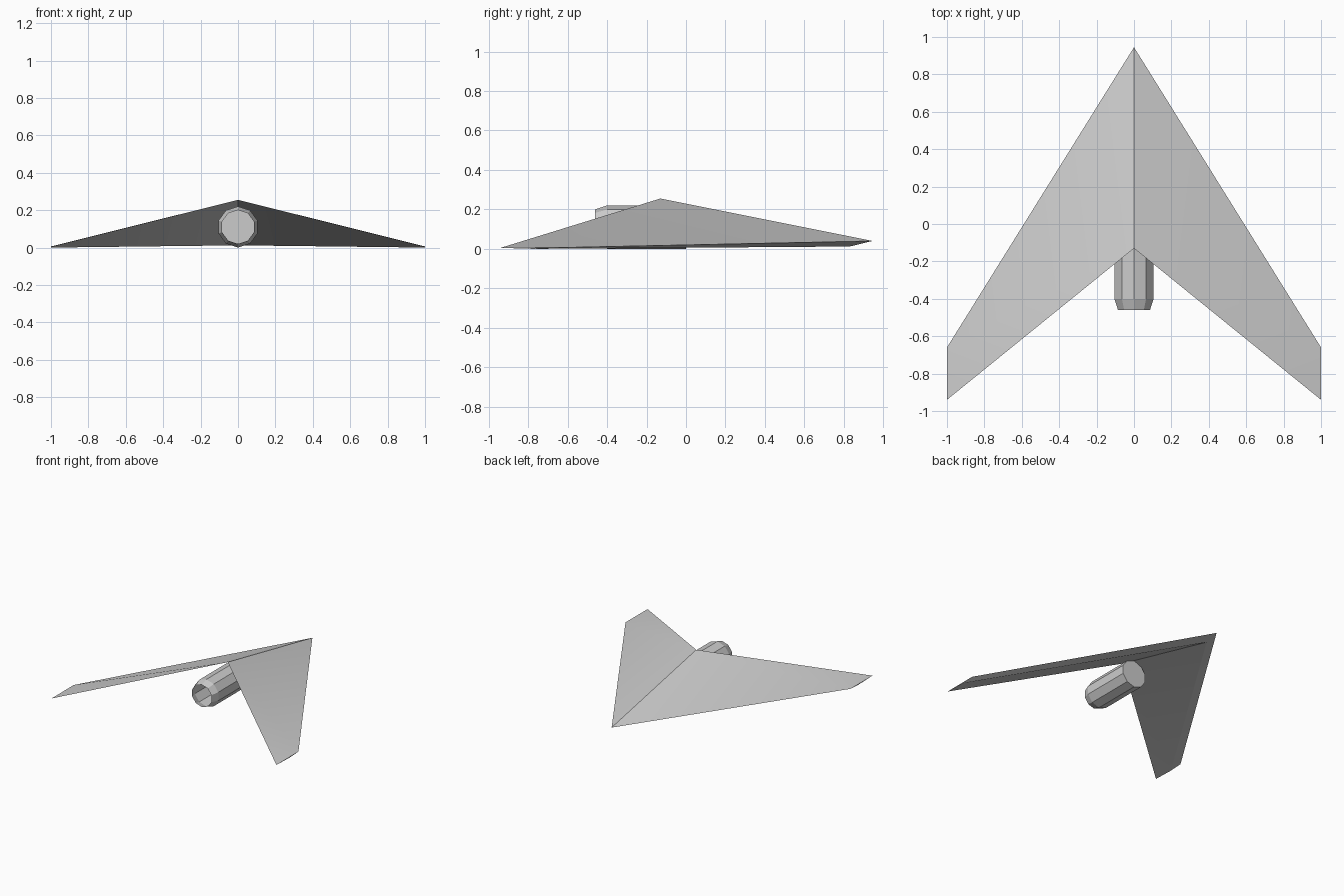
import bpy, bmesh, math

if "Cube" in bpy.data.objects:
    bpy.data.objects.remove(bpy.data.objects["Cube"])


def make_object(name, verts, faces):
    mesh = bpy.data.meshes.new(name)
    bm = bmesh.new()
    vs = [bm.verts.new(v) for v in verts]
    for f in faces:
        bm.faces.new([vs[i] for i in f])
    bmesh.ops.recalc_face_normals(bm, faces=bm.faces)
    bm.to_mesh(mesh)
    bm.free()
    obj = bpy.data.objects.new(name, mesh)
    bpy.context.collection.objects.link(obj)
    bpy.context.view_layer.objects.active = obj
    return obj


# Swept wing: thin wedge with a bevelled leading edge, right half plus mirror
peak, nose, nose_low = (0, -0.13, 0.255), (0, 0.945, 0.04), (0, 0.83, 0.012)
verts = [peak, nose, nose_low]
faces = []
for s in (1, -1):
    b = len(verts)
    lead, trail, low = b, b + 1, b + 2
    verts += [(s, -0.66, 0.006), (s, -0.94, 0.005), (s, -0.77, 0.0)]
    half = [(0, lead, 1), (0, trail, lead),      # upper surface
            (1, lead, low, 2),                   # leading edge bevel
            (0, 2, low), (0, low, trail),        # underside
            (lead, trail, low)]                  # wing tip
    faces += half if s == 1 else [f[::-1] for f in half]
wing = make_object("wing", verts, faces)
wing.select_set(True)
bpy.ops.object.shade_smooth_by_angle(angle=math.radians(30))
wing.select_set(False)

# Engine: ten-sided tube, closed at +y, tapered open nozzle at -y
SIDES = 10
profile = [(0.0, 0.11), (-0.40, 0.11), (-0.46, 0.09)]
verts = [(r * math.sin(2 * math.pi * i / SIDES), y,
          0.11 + r * math.cos(2 * math.pi * i / SIDES))
         for y, r in profile for i in range(SIDES)]
faces = [tuple(range(SIDES))]
for k in range(len(profile) - 1):
    for i in range(SIDES):
        j = (i + 1) % SIDES
        faces.append((k * SIDES + i, k * SIDES + j,
                      (k + 1) * SIDES + j, (k + 1) * SIDES + i))
make_object("engine", verts, faces)
